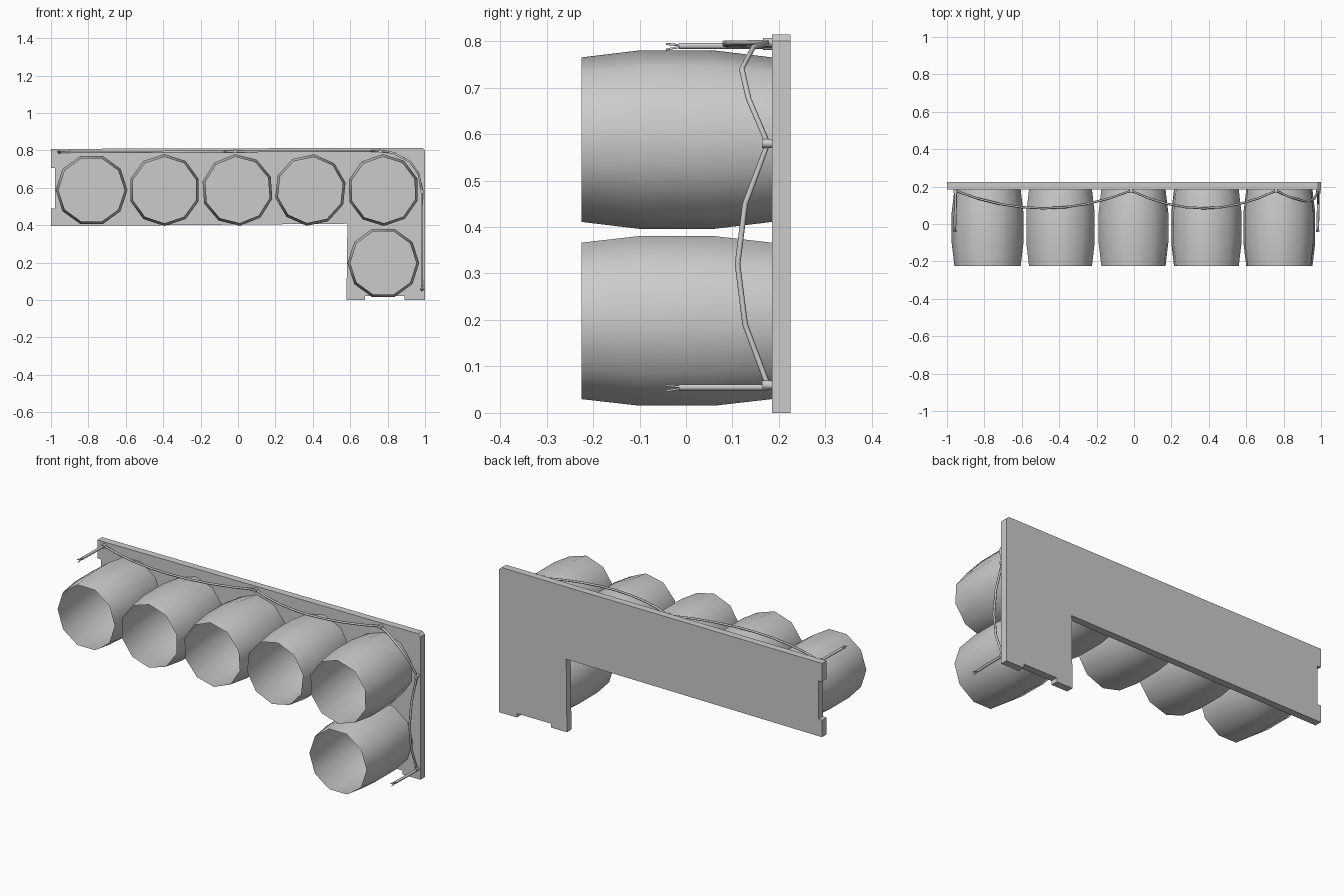
import bpy, bmesh, math

cube = bpy.data.objects.get("Cube")
if cube:
    bpy.data.objects.remove(cube, do_unlink=True)

GREY = (0.6, 0.6, 0.6, 1)
grey = bpy.data.materials.new("plain_grey")
grey.use_nodes = True
grey.diffuse_color = GREY
grey.node_tree.nodes["Principled BSDF"].inputs["Base Color"].default_value = GREY


def add_mesh(name, bm, smooth=False):
    bmesh.ops.recalc_face_normals(bm, faces=bm.faces)
    mesh = bpy.data.meshes.new(name)
    for face in bm.faces:
        face.smooth = smooth
    bm.to_mesh(mesh)
    bm.free()
    mesh.materials.append(grey)
    obj = bpy.data.objects.new(name, mesh)
    bpy.context.collection.objects.link(obj)
    return obj


def tube(name, points, radius):
    curve = bpy.data.curves.new(name, "CURVE")
    curve.dimensions = "3D"
    curve.bevel_depth = radius
    curve.bevel_resolution = 1
    curve.use_fill_caps = True
    spline = curve.splines.new("POLY")
    spline.points.add(len(points) - 1)
    for point, co in zip(spline.points, points):
        point.co = (*co, 1)
    curve.materials.append(grey)
    obj = bpy.data.objects.new(name, curve)
    bpy.context.collection.objects.link(obj)
    bpy.ops.object.select_all(action="DESELECT")
    obj.select_set(True)
    bpy.context.view_layer.objects.active = obj
    bpy.ops.object.convert(target="MESH")


# L-shaped back board with shallow edge notches
BACK, FACE = 0.225, 0.185
outline = [(-1, 0.395), (-1, 0.49), (-0.978, 0.49), (-0.978, 0.705), (-1, 0.705),
           (-1, 0.808), (0.985, 0.814), (1, 0.80), (1, 0), (0.89, 0), (0.89, 0.022),
           (0.68, 0.022), (0.68, 0), (0.58, 0), (0.585, 0.408)]
bm = bmesh.new()
panel = bm.faces.new([bm.verts.new((x, FACE, z)) for x, z in outline])
extruded = bmesh.ops.extrude_face_region(bm, geom=[panel], use_keep_orig=True)
bmesh.ops.translate(bm, vec=(0, BACK - FACE, 0),
                    verts=[g for g in extruded["geom"] if isinstance(g, bmesh.types.BMVert)])
add_mesh("back_board", bm)


# Open ten-sided barrels with a bulging middle
def barrel(name, cx, cz, turn):
    sides = 10
    profile = [(-0.225, 0.177), (-0.1, 0.192), (0.06, 0.192), (FACE, 0.177)]
    bm = bmesh.new()
    rings = []
    for y, r in profile:
        angles = [math.radians(turn) + math.tau * i / sides for i in range(sides)]
        rings.append([bm.verts.new((cx + r * math.cos(a), y, cz + r * math.sin(a)))
                      for a in angles])
    for a, b in zip(rings, rings[1:]):
        for i in range(sides):
            j = (i + 1) % sides
            bm.faces.new((a[i], a[j], b[j], b[i]))
    add_mesh(name, bm, smooth=True)


for i, turn in enumerate((0, 18, 22, 12, 19)):
    barrel(f"upper_barrel_{i + 1}", -0.783 + 0.39 * i, 0.588, turn)
barrel("lower_barrel", 0.777, 0.198, 0)

# Cable sagging forward between its fixings
TOP, SIDE = 0.79, 0.985
anchors = [(-0.955, 0.178, TOP), (-0.015, 0.178, 0.795), (0.76, 0.178, 0.797),
           (SIDE, 0.176, 0.58), (SIDE, 0.176, 0.06)]


def sag(start, end, depth, steps=8):
    points = []
    for i in range(steps + 1):
        t = i / steps
        x, y, z = (a + (b - a) * t for a, b in zip(start, end))
        points.append((x, y - depth * 4 * t * (1 - t), z))
    return points


corner = [(0.83, 0.145, 0.787), (0.92, 0.12, 0.74), (0.965, 0.135, 0.675)]
path = sag(anchors[0], anchors[1], 0.094)
path += sag(anchors[1], anchors[2], 0.094)[1:]
path += corner
path += sag(anchors[3], anchors[4], 0.065, 4)
tube("cable", path, 0.006)

# Small clips that hold the cable to the board
for i, (x, y, z) in enumerate(anchors):
    tube(f"cable_clip_{i + 1}", [(x, FACE, z), (x, y - 0.012, z)], 0.011)

# Loose ends with frayed wires
for label, (x, y, z) in (("upper", anchors[0]), ("lower", anchors[4])):
    z -= 0.005 if label == "lower" else 0
    tube(f"{label}_loose_end", [(x, y, z), (x, 0.08, z), (x - 0.003, -0.015, z)], 0.0075)
    for k in range(3):
        a = math.tau * k / 3 + 0.5
        dx, dz = 0.008 * math.cos(a), 0.008 * math.sin(a)
        tube(f"{label}_frayed_wire_{k + 1}",
             [(x - 0.003 + dx * 0.3, -0.012, z + dz * 0.3), (x - 0.003 + dx, -0.043, z + dz)],
             0.0025)
